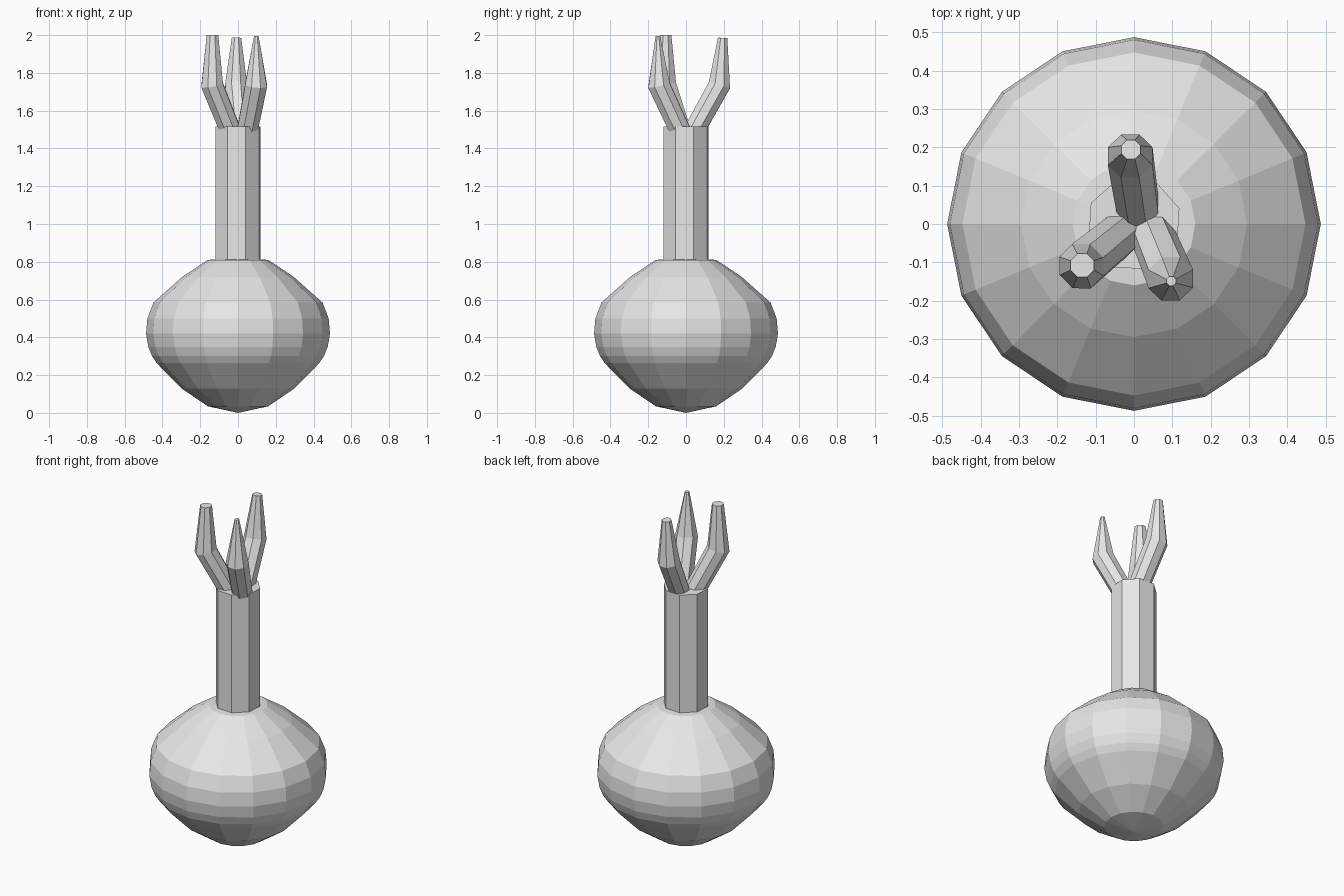
import bpy, bmesh, math
from mathutils import Vector

cube = bpy.data.objects.get("Cube")
if cube:
    bpy.data.objects.remove(cube, do_unlink=True)

grey = bpy.data.materials.new("light_grey")
grey.use_nodes = True
grey.diffuse_color = (0.8, 0.8, 0.8, 1)
grey.node_tree.nodes["Principled BSDF"].inputs["Base Color"].default_value = (0.8, 0.8, 0.8, 1)


def loft(name, rings, sides, turn=0.0):
    """Flat-shaded tube through rings of (centre, axis, radius); zero radius gives a point."""
    bm = bmesh.new()
    loops = []
    for centre, axis, radius in rings:
        centre = Vector(centre)
        if radius == 0:
            loops.append([bm.verts.new(centre)] * sides)
            continue
        spin = Vector((0, 0, 1)).rotation_difference(Vector(axis))
        angles = [turn + math.tau * i / sides for i in range(sides)]
        loops.append([bm.verts.new(centre + spin @ Vector((radius * math.cos(a), radius * math.sin(a), 0)))
                      for a in angles])
    for low, high in zip(loops, loops[1:]):
        for i in range(sides):
            j = (i + 1) % sides
            corners = dict.fromkeys((low[i], low[j], high[j], high[i]))
            bm.faces.new(list(corners))
    # Close open ends
    for end in (loops[0], loops[-1]):
        if end[0] is not end[1]:
            bm.faces.new(end)
    bmesh.ops.recalc_face_normals(bm, faces=bm.faces)
    mesh = bpy.data.meshes.new(name)
    bm.to_mesh(mesh)
    bm.free()
    mesh.materials.append(grey)
    obj = bpy.data.objects.new(name, mesh)
    bpy.context.collection.objects.link(obj)
    return obj


UP = Vector((0, 0, 1))

# Bulb: faceted body of revolution, as (radius, height)
profile = [(0, 0), (0.16, 0.035), (0.3, 0.13), (0.43, 0.263), (0.455, 0.3), (0.475, 0.35),
           (0.487, 0.42), (0.48, 0.5), (0.447, 0.585), (0.295, 0.72), (0.16, 0.81), (0, 0.82)]
loft("bulb", [((0, 0, z), UP, r) for r, z in profile], 16)

# Stem: eight-sided column
loft("stem", [((0, 0, z), UP, 0.125) for z in (0.78, 1.515)], 8, math.radians(19))

# Prongs: bent stalks with tapering tips
prongs = {
    "back_prong": ((0.012, 0.03, 1.47), (-0.01, 0.177, 1.735), (-0.008, 0.194, 1.985), 0.027),
    "right_prong": ((-0.03, -0.022, 1.47), (-0.137, -0.11, 1.735), (-0.135, -0.108, 2.0), 0.033),
    "left_prong": ((0.045, -0.02, 1.47), (0.096, -0.143, 1.735), (0.097, -0.149, 1.995), 0.013),
}
for name, (base, knee, tip, tip_radius) in prongs.items():
    lower = (Vector(knee) - Vector(base)).normalized()
    upper = (Vector(tip) - Vector(knee)).normalized()
    loft(name, [(base, lower, 0.058), (knee, lower + upper, 0.063), (tip, upper, tip_radius)],
         8, math.radians(22.5))
